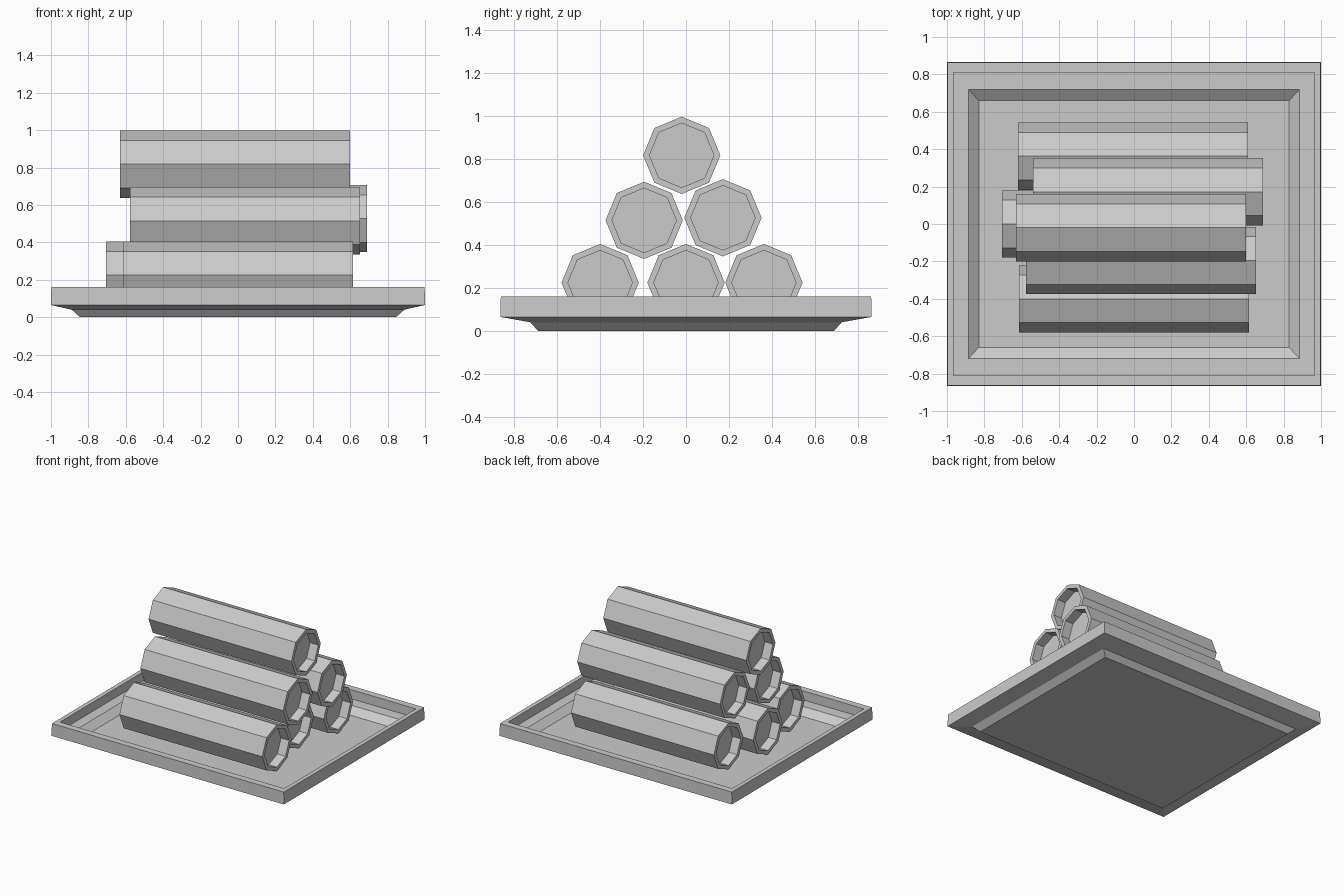
import bpy
import bmesh
import math

if "Cube" in bpy.data.objects:
    bpy.data.objects.remove(bpy.data.objects["Cube"])

grey = bpy.data.materials.new("plain grey")
grey.use_nodes = True
colour = (0.6, 0.6, 0.6, 1)
grey.diffuse_color = colour
grey.node_tree.nodes["Principled BSDF"].inputs["Base Color"].default_value = colour


def loft(name, rings):
    """Skin a closed solid through matching rings of points, capping both ends."""
    bm = bmesh.new()
    loops = [[bm.verts.new(p) for p in ring] for ring in rings]
    n = len(loops[0])
    for a, b in zip(loops, loops[1:]):
        for i in range(n):
            j = (i + 1) % n
            bm.faces.new((a[i], a[j], b[j], b[i]))
    bm.faces.new(loops[0][::-1])
    bm.faces.new(loops[-1])
    bmesh.ops.recalc_face_normals(bm, faces=bm.faces)
    mesh = bpy.data.meshes.new(name)
    bm.to_mesh(mesh)
    bm.free()
    mesh.materials.append(grey)
    obj = bpy.data.objects.new(name, mesh)
    bpy.context.collection.objects.link(obj)
    return obj


def rectangle(x, y, z):
    return [(-x, -y, z), (x, -y, z), (x, y, z), (-x, y, z)]


def octagon(x, radius):
    angles = [math.radians(45 * i) for i in range(8)]
    return [(x, radius * math.cos(a), radius * math.sin(a)) for a in angles]


# Tray: half width, half depth and height, from the underside over the rim to the floor
tray_profile = [
    (0.845, 0.69, 0.0), (0.89, 0.725, 0.04), (1.0, 0.865, 0.065),
    (0.998, 0.863, 0.16), (0.965, 0.81, 0.16), (0.965, 0.81, 0.09),
    (0.885, 0.72, 0.09), (0.83, 0.66, 0.045),
]
loft("tray", [rectangle(*p) for p in tray_profile])

# Rolls: eight-sided bars with a recessed panel in each end
HALF, OUTER, INNER, RECESS = 0.615, 0.18, 0.15, 0.07
roll_rings = [(RECESS - HALF, INNER), (-HALF, INNER), (-HALF, OUTER),
              (HALF, OUTER), (HALF, INNER), (HALF - RECESS, INNER)]
rolls = {
    "bottom_front_roll": (0.0, -0.4, 0.225),
    "bottom_middle_roll": (-0.09, 0.0, 0.225),
    "bottom_back_roll": (-0.005, 0.363, 0.225),
    "middle_front_roll": (0.037, -0.195, 0.515),
    "middle_back_roll": (0.075, 0.172, 0.527),
    "top_roll": (-0.015, -0.02, 0.818),
}
for name, place in rolls.items():
    roll = loft(name, [octagon(x, r) for x, r in roll_rings])
    roll.location = place
